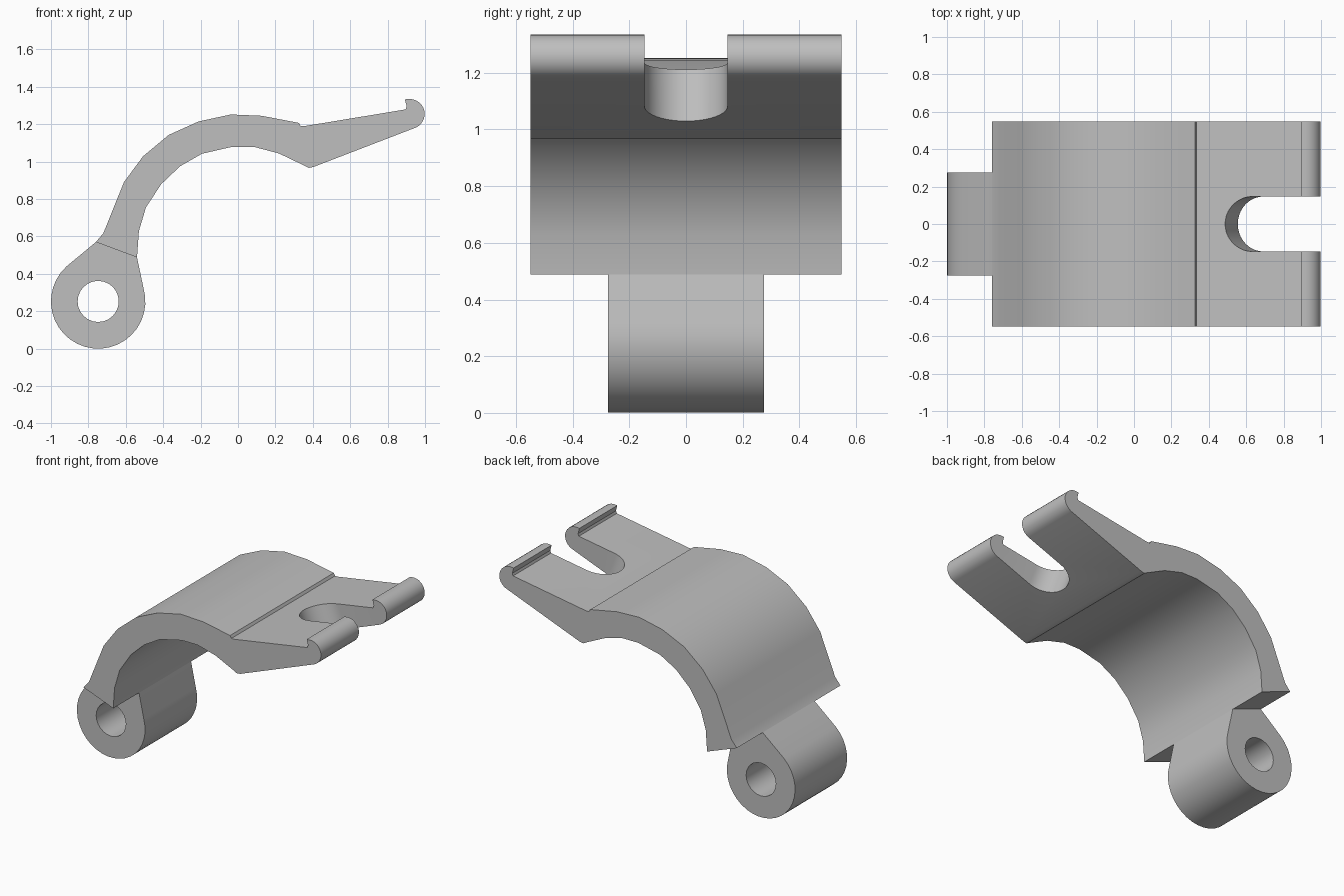
import bpy, bmesh, math

if "Cube" in bpy.data.objects:
    bpy.data.objects.remove(bpy.data.objects["Cube"])

grey = bpy.data.materials.new("plain grey")
grey.use_nodes = True
COLOUR = (0.52, 0.52, 0.52, 1)
grey.diffuse_color = COLOUR
grey.node_tree.nodes["Principled BSDF"].inputs["Base Color"].default_value = COLOUR


def arc(cx, cz, r, start, end, n):
    """Points on an arc, angles in degrees."""
    angles = [math.radians(start + (end - start) * i / n) for i in range(n + 1)]
    return [(cx + r * math.cos(a), cz + r * math.sin(a)) for a in angles]


def prism(name, points, direction):
    """Closed solid: 3D outline extruded along a direction."""
    bm = bmesh.new()
    face = bm.faces.new([bm.verts.new(p) for p in points])
    new = bmesh.ops.extrude_face_region(bm, geom=[face])["geom"]
    verts = [v for v in new if isinstance(v, bmesh.types.BMVert)]
    bmesh.ops.translate(bm, verts=verts, vec=direction)
    bmesh.ops.recalc_face_normals(bm, faces=bm.faces)
    mesh = bpy.data.meshes.new(name)
    bm.to_mesh(mesh)
    bm.free()
    mesh.materials.append(grey)
    obj = bpy.data.objects.new(name, mesh)
    bpy.context.collection.objects.link(obj)
    return obj


def side_profile(name, outline, half_width):
    """Side outline in x, z extruded symmetrically across y."""
    return prism(name, [(x, -half_width, z) for x, z in outline], (0, 2 * half_width, 0))


def cut(obj, cutter):
    """Subtract the cutter, then discard it and shade the result."""
    cutter.hide_render = True
    mod = obj.modifiers.new("cut", "BOOLEAN")
    mod.operation, mod.solver, mod.object = "DIFFERENCE", "EXACT", cutter
    bpy.ops.object.select_all(action="DESELECT")
    obj.select_set(True)
    bpy.context.view_layer.objects.active = obj
    bpy.ops.object.modifier_apply(modifier=mod.name)
    bpy.data.objects.remove(cutter)
    bpy.ops.object.shade_smooth_by_angle(angle=math.radians(32))


# Curved arm, with a tapering tongue that ends in a rounded hook
outer = [(-.76, .57), (-.72, .617), (-.61, .89), (-.508, 1.028), (-.37, 1.143),
         (-.21, 1.215), (-.038, 1.252), (.127, 1.245), (.325, 1.207)]
tongue = [(.335, 1.19), (.362, 1.191), (.896, 1.279), (.902, 1.295), (.892, 1.333)]
hook = arc(.918, 1.255, .08, 90, -69, 12)
inner = [(.405, .972), (.378, .966), (.352, .98), (.218, 1.044), (.085, 1.079),
         (-.032, 1.079), (-.193, 1.042), (-.31, .975), (-.41, .88), (-.492, .756),
         (-.53, .628), (-.54, .488)]
arm = side_profile("curved_arm", outer + tongue + hook + inner, .548)

# Round-ended slot through the tongue, square to its underside
tilt = math.radians(20.5)
ux, uz = math.cos(tilt), math.sin(tilt)
slot = [(.693 + u * ux + .2 * uz, v, 1.08 + u * uz - .2 * ux)
        for u, v in arc(0, 0, .147, 90, 270, 20) + [(.8, -.147), (.8, .147)]]
cut(arm, prism("slot_cutter", slot, (-.7 * uz, 0, .7 * ux)))

# Narrow hinge lug with a pin hole
cx, cz = -.7475, .2525
lug = [(-.54, .488), (-.76, .57), (-.808, .53)] + arc(cx, cz, .2525, 132, 376, 24)
hinge = side_profile("hinge_lug", lug, .275)
cut(hinge, side_profile("pin_hole_cutter", arc(cx, cz, .11, 0, 345, 23), .5))
